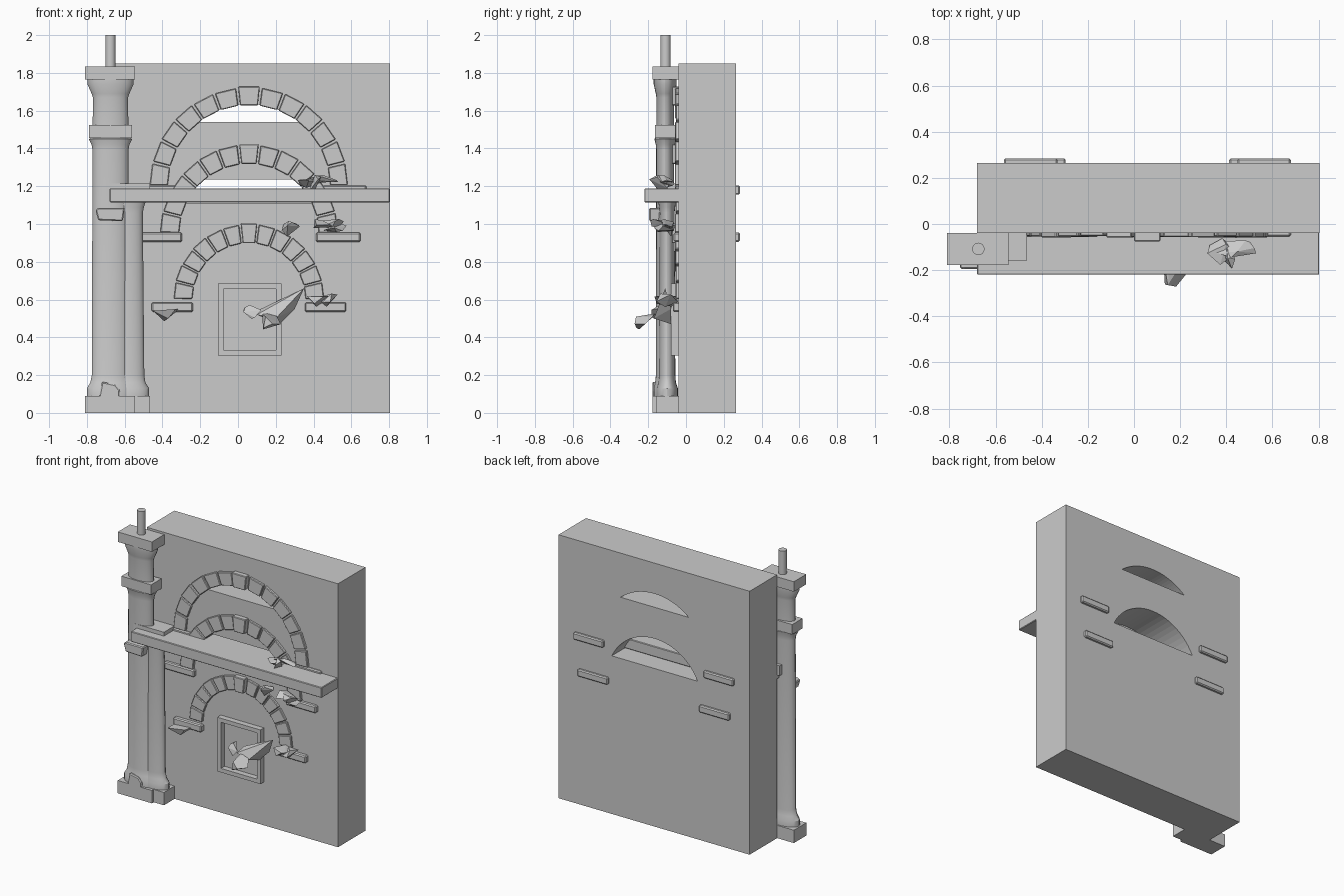
import bpy, bmesh, math, random
from mathutils import Vector

if "Cube" in bpy.data.objects:
    bpy.data.objects.remove(bpy.data.objects["Cube"])

random.seed(4)
CX = 0.058          # shared centre line of the arches
WF, WB = -0.04, 0.265   # wall front and back


def make(name, bm):
    bmesh.ops.recalc_face_normals(bm, faces=bm.faces)
    me = bpy.data.meshes.new(name)
    bm.to_mesh(me)
    bm.free()
    ob = bpy.data.objects.new(name, me)
    bpy.context.collection.objects.link(ob)
    return ob


def prism(name, pts, y0, y1):
    """Extrude an x-z outline along y."""
    bm = bmesh.new()
    a = [bm.verts.new((x, y0, z)) for x, z in pts]
    b = [bm.verts.new((x, y1, z)) for x, z in pts]
    n = len(pts)
    bm.faces.new(a)
    bm.faces.new(b[::-1])
    for i in range(n):
        bm.faces.new((a[i], b[i], b[(i + 1) % n], a[(i + 1) % n]))
    return make(name, bm)


def bevel(ob, w):
    m = ob.modifiers.new("bevel", 'BEVEL')
    m.width = w
    m.segments = 1


def box(name, x0, x1, y0, y1, z0, z1, bev=0):
    ob = prism(name, [(x0, z0), (x1, z0), (x1, z1), (x0, z1)], y0, y1)
    if bev:
        bevel(ob, bev)
    return ob


def segment(cz, r, z0, n=24):
    """Circular segment outline above height z0."""
    a = math.asin((z0 - cz) / r)
    return [(CX + r * math.cos(t), cz + r * math.sin(t))
            for t in (a + (math.pi - 2 * a) * i / n for i in range(n + 1))]


def lathe(name, cx, cy, prof, squash=0.5, n=24):
    bm = bmesh.new()
    rings = [[bm.verts.new((cx + r * math.cos(2 * math.pi * i / n),
                            cy + squash * r * math.sin(2 * math.pi * i / n), z))
              for i in range(n)] for r, z in prof]
    for p, q in zip(rings, rings[1:]):
        for i in range(n):
            bm.faces.new((p[i], p[(i + 1) % n], q[(i + 1) % n], q[i]))
    bm.faces.new(rings[0][::-1])
    bm.faces.new(rings[-1])
    ob = make(name, bm)
    bpy.ops.object.select_all(action='DESELECT')
    ob.select_set(True)
    bpy.context.view_layer.objects.active = ob
    bpy.ops.object.shade_smooth_by_angle(angle=math.radians(25))
    return ob


def arch(name, cz, ro, ri, n=13):
    """Ring of separate wedge stones with a prouder keystone."""
    step = math.pi / n
    for i in range(n):
        a, b = i * step + 0.012, (i + 1) * step - 0.012
        key = i == n // 2
        d = 0.01 if key else random.uniform(-0.006, 0.002)
        pts = [(CX + r * math.cos(t), cz + r * math.sin(t))
               for r, t in ((ri, a), (ro + d / 2, a), (ro + d / 2, b), (ri, b))]
        front = -0.075 if key else -0.055 + random.uniform(-0.004, 0.003)
        bevel(prism(f"{name}_stone_{i}", pts, front, 0.0), 0.004)


def shard(name, c, size, n=8):
    """Jagged broken rock: hull of a few scattered points."""
    bm = bmesh.new()
    for _ in range(n):
        v = Vector([random.gauss(0, 1) for _ in range(3)]).normalized()
        bm.verts.new([c[k] + v[k] * size[k] for k in range(3)])
    res = bmesh.ops.convex_hull(bm, input=bm.verts)
    loose = [v for v in bm.verts if not v.link_faces]
    bmesh.ops.delete(bm, geom=loose, context='VERTS')
    return make(name, bm)


# wall with two arched openings
wall = box("wall", -0.68, 0.805, WF, WB, 0, 1.85)
for cz, r, z0 in ((1.22, 0.415, 1.54), (0.95, 0.37, 1.11)):
    cut = prism("opening_cutter", segment(cz, r, z0), -0.2, 0.4)
    m = wall.modifiers.new("opening", 'BOOLEAN')
    m.operation = 'DIFFERENCE'
    m.solver = 'EXACT'
    m.object = cut
    bpy.context.view_layer.objects.active = wall
    bpy.ops.object.modifier_apply(modifier=m.name)
    bpy.data.objects.remove(cut)
prism("arch_infill", segment(0.95, 0.37, 1.235), WF + 0.002, 0.0)

# stone arches
arch("upper_arch", 1.20, 0.525, 0.43)
arch("middle_arch", 0.95, 0.47, 0.37)
arch("lower_arch", 0.60, 0.40, 0.30)

# impost blocks; the upper two pairs run through the wall
for name, z, inner, outer, y0, y1 in (
        ("upper", 1.155, 0.39, 0.622, -0.055, 0.285),
        ("middle", 0.905, 0.355, 0.59, -0.065, 0.285),
        ("lower", 0.535, 0.296, 0.515, -0.07, 0.2)):
    for side in (-1, 1):
        xs = sorted((CX + side * inner, CX + side * outer))
        box(f"{name}_impost", xs[0], xs[1], y0, y1, z, z + 0.05, 0.007)

# ledge
box("ledge", -0.68, 0.803, -0.22, 0.13, 1.115, 1.188, 0.004)

# tall column
box("tall_plinth", -0.81, -0.545, -0.178, WF, 0, 0.09)
lathe("tall_shaft", -0.675, -0.11,
      [(0.125, 0.09), (0.125, 0.13), (0.107, 0.16), (0.099, 0.2), (0.095, 1.39),
       (0.1, 1.42), (0.115, 1.45), (0.095, 1.46), (0.093, 1.67), (0.1, 1.69),
       (0.122, 1.74), (0.122, 1.77)])
box("tall_band", -0.79, -0.56, -0.165, -0.05, 1.455, 1.525)
box("tall_capital", -0.81, -0.545, -0.177, WF, 1.765, 1.835)
lathe("top_rod", -0.675, -0.108, [(0.027, 1.8), (0.027, 2.0)], 1, 16)

# short column
box("short_plinth", -0.70, -0.465, -0.158, WF, 0, 0.09)
lathe("short_shaft", -0.583, -0.1,
      [(0.113, 0.09), (0.113, 0.13), (0.093, 0.16), (0.087, 0.2),
       (0.079, 1.06), (0.085, 1.09), (0.105, 1.15)])
box("short_capital", -0.70, -0.465, -0.158, WF, 1.145, 1.215)

# square framed panel
x0, x1, z0, z1, t = -0.105, 0.23, 0.305, 0.685, 0.028
box("frame_left", x0, x0 + t, -0.08, 0, z0, z1)
box("frame_right", x1 - t, x1, -0.08, 0, z0, z1)
box("frame_bottom", x0 + t, x1 - t, -0.08, 0, z0, z0 + t)
box("frame_top", x0 + t, x1 - t, -0.08, 0, z1 - t, z1)

# chipped stones on the columns
for name, p, y0, y1 in (
        ("column_chip", [(-0.755, 1.075), (-0.74, 1.02), (-0.61, 1.015), (-0.6, 1.085), (-0.74, 1.085)], -0.195, -0.12),
        ("base_chip", [(-0.735, 0.09), (-0.7, 0.06), (-0.63, 0.065), (-0.625, 0.12), (-0.65, 0.15), (-0.72, 0.165)], -0.178, -0.12)):
    bevel(prism(name, p, y0, y1), 0.006)

# broken rocks: centre and half size
rocks = [((0.38, -0.12, 1.22), (0.07, 0.06, 0.03)), ((0.44, -0.12, 1.22), (0.09, 0.06, 0.04)),
         ((0.40, -0.15, 1.21), (0.06, 0.06, 0.05)), ((0.46, -0.12, 1.0), (0.08, 0.07, 0.035)),
         ((0.51, -0.11, 0.98), (0.07, 0.06, 0.03)), ((0.50, -0.14, 1.01), (0.06, 0.05, 0.04)),
         ((0.28, -0.08, 0.975), (0.05, 0.05, 0.045)),
         ((0.43, -0.11, 0.61), (0.07, 0.06, 0.06)), ((0.48, -0.10, 0.60), (0.07, 0.06, 0.04)),
         ((0.10, -0.12, 0.53), (0.08, 0.07, 0.05)), ((0.15, -0.20, 0.48), (0.08, 0.08, 0.05))]
for i, (c, s) in enumerate(rocks):
    shard(f"rock_{i}", c, s)

# long splinter across the panel and the broken left impost tip
for name, pts in (
        ("splinter", [(0.35, -0.11, 0.66), (0.12, -0.1, 0.55), (0.10, -0.16, 0.52), (0.2, -0.17, 0.50),
                      (0.22, -0.08, 0.47), (0.3, -0.08, 0.55)]),
        ("impost_tip", [(-0.45, -0.04, 0.54), (-0.31, -0.04, 0.55), (-0.45, -0.14, 0.54), (-0.33, -0.12, 0.55),
                        (-0.39, -0.07, 0.485), (-0.37, -0.11, 0.5)])):
    bm = bmesh.new()
    for p in pts:
        bm.verts.new(p)
    bmesh.ops.convex_hull(bm, input=bm.verts)
    make(name, bm)
